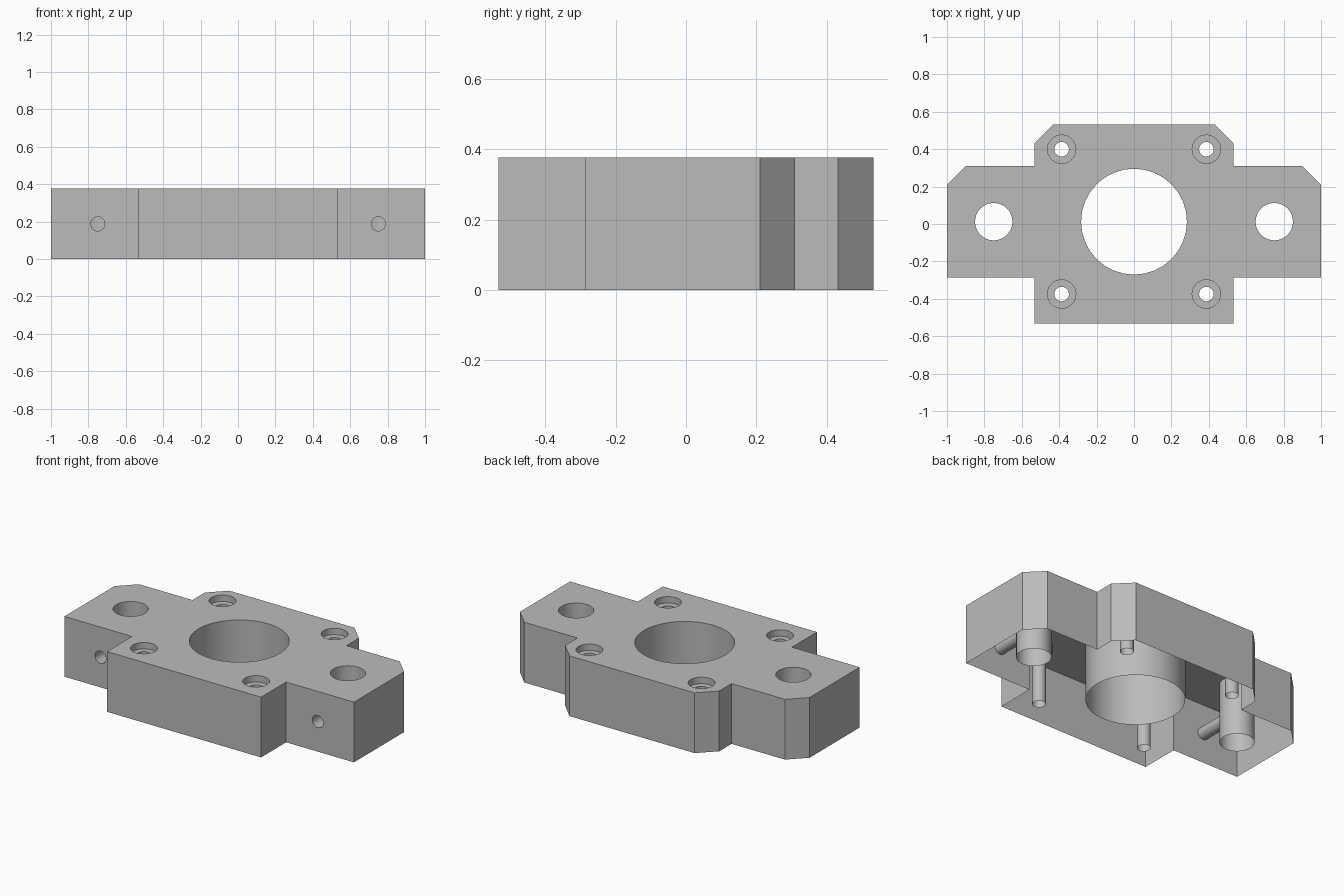
import bpy
import bmesh
import math

if "Cube" in bpy.data.objects:
    bpy.data.objects.remove(bpy.data.objects["Cube"], do_unlink=True)

HEIGHT = 0.376
MID_Y = 0.0125

# Plain grey metal
metal = bpy.data.materials.new("grey metal")
metal.use_nodes = True
colour = (0.5, 0.5, 0.5, 1)
metal.diffuse_color = colour
metal.node_tree.nodes["Principled BSDF"].inputs["Base Color"].default_value = colour


def add_object(name, bm):
    mesh = bpy.data.meshes.new(name)
    bm.to_mesh(mesh)
    bm.free()
    obj = bpy.data.objects.new(name, mesh)
    bpy.context.collection.objects.link(obj)
    mesh.materials.append(metal)
    return obj


# Block: half outline, mirrored and extruded
half = [(0.532, -0.532), (0.532, -0.285), (1, -0.285), (1, 0.21), (0.9, 0.31),
        (0.532, 0.31), (0.532, 0.432), (0.432, 0.532)]
outline = half + [(-x, y) for x, y in reversed(half)]
bm = bmesh.new()
base = bm.faces.new([bm.verts.new((x, y, 0)) for x, y in outline])
extruded = bmesh.ops.extrude_face_region(bm, geom=[base], use_keep_orig=True)
top_verts = [g for g in extruded["geom"] if isinstance(g, bmesh.types.BMVert)]
bmesh.ops.translate(bm, verts=top_verts, vec=(0, 0, HEIGHT))
bmesh.ops.recalc_face_normals(bm, faces=bm.faces)
plate = add_object("mounting_plate", bm)


def drill(name, x, y, z, radius, length, sides=32, along_y=False):
    """Cut a round hole centred on the given point."""
    bpy.ops.mesh.primitive_cylinder_add(
        vertices=sides, radius=radius, depth=length, location=(x, y, z),
        rotation=(math.pi / 2 if along_y else 0, 0, 0))
    cutter = bpy.context.object
    cutter.name = name
    cutter.data.materials.append(metal)
    cutter.hide_render = True
    mod = plate.modifiers.new(name, "BOOLEAN")
    mod.operation = "DIFFERENCE"
    mod.solver = "EXACT"
    mod.object = cutter
    bpy.context.view_layer.objects.active = plate
    bpy.ops.object.modifier_apply(modifier=name)
    bpy.data.objects.remove(cutter, do_unlink=True)


# Centre bore, ear holes, cross holes and counterbored screw holes
drill("centre_bore", 0, MID_Y, HEIGHT / 2, 0.283, 1)
for side in (-1, 1):
    drill("ear_hole", side * 0.75, MID_Y, HEIGHT / 2, 0.1, 1)
    drill("cross_hole", side * 0.75, -0.2, HEIGHT / 2, 0.038, 0.4, 24, True)
    for end in (-1, 1):
        x, y = side * 0.387, MID_Y + end * 0.387
        drill("screw_hole", x, y, HEIGHT / 2, 0.039, 1, 24)
        drill("counterbore", x, y, HEIGHT, 0.076, 0.08)

# Open underside
bm = bmesh.new()
bm.from_mesh(plate.data)
underside = [f for f in bm.faces if f.calc_center_median().z < 0.001]
bmesh.ops.delete(bm, geom=underside, context="FACES")
bm.to_mesh(plate.data)
bm.free()

# Smooth bores with sharp rims
bpy.ops.object.select_all(action="DESELECT")
plate.select_set(True)
bpy.context.view_layer.objects.active = plate
bpy.ops.object.shade_smooth_by_angle(angle=math.radians(30))
